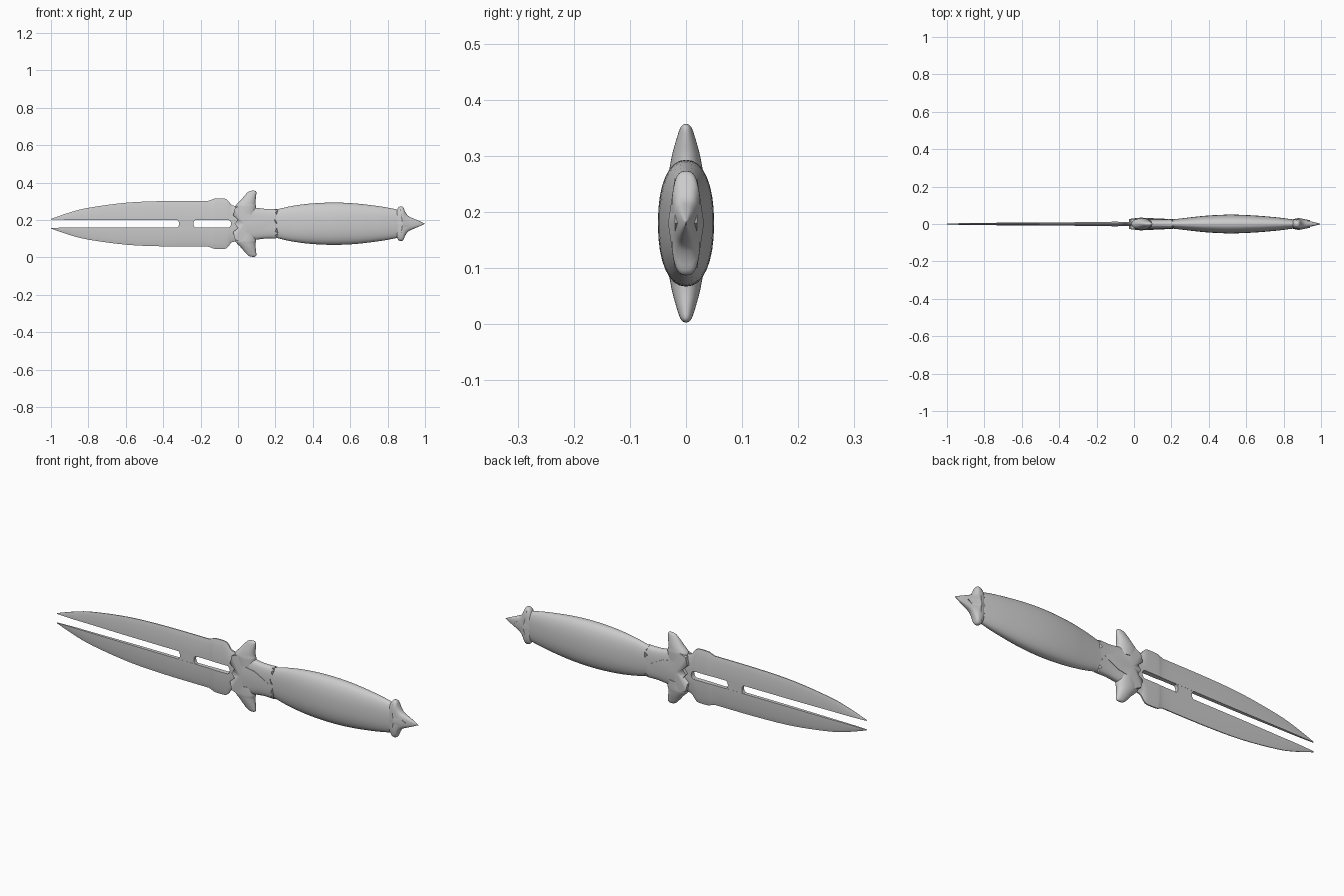
import bpy, bmesh, math

MID = 0.18  # height of the long axis

cube = bpy.data.objects.get("Cube")
if cube:
    bpy.data.objects.remove(cube, do_unlink=True)

steel = bpy.data.materials.new("grey_steel")
steel.use_nodes = True
GREY = (0.6, 0.6, 0.6, 1)
steel.diffuse_color = GREY
steel.node_tree.nodes["Principled BSDF"].inputs["Base Color"].default_value = GREY


def finish(name, bm, angle=40):
    bmesh.ops.remove_doubles(bm, verts=bm.verts, dist=1e-5)
    bmesh.ops.recalc_face_normals(bm, faces=bm.faces)
    mesh = bpy.data.meshes.new(name)
    bm.to_mesh(mesh)
    bm.free()
    obj = bpy.data.objects.new(name, mesh)
    bpy.context.collection.objects.link(obj)
    mesh.materials.append(steel)
    bpy.ops.object.select_all(action="DESELECT")
    obj.select_set(True)
    bpy.context.view_layer.objects.active = obj
    bpy.ops.object.shade_smooth_by_angle(angle=math.radians(angle))
    return obj


def smooth(rows, steps=4):
    """Resample rows of numbers along a Catmull-Rom curve."""
    out = []
    for i in range(len(rows) - 1):
        a, b, c, d = (rows[max(0, min(len(rows) - 1, i + k))] for k in (-1, 0, 1, 2))
        for s in range(steps):
            t = s / steps
            out.append([q + 0.5 * t * (r - p + t * (2 * p - 5 * q + 4 * r - u
                        + t * (3 * (q - r) + u - p)))
                        for p, q, r, u in zip(a, b, c, d)])
    return out + [list(rows[-1])]


def loft(name, rings, angle=40):
    bm = bmesh.new()
    loops = [[bm.verts.new(p) for p in ring] for ring in rings]
    n = len(loops[0])
    for a, b in zip(loops, loops[1:]):
        for i in range(n):
            j = (i + 1) % n
            bm.faces.new((a[i], a[j], b[j], b[i]))
    bm.faces.new(loops[0][::-1])
    bm.faces.new(loops[-1])
    return finish(name, bm, angle)


def oval(a, b, power=2.0, n=32):
    """Superellipse points with half widths a and b."""
    pts = []
    for i in range(n):
        c, s = math.cos(math.tau * i / n), math.sin(math.tau * i / n)
        pts.append((math.copysign(abs(c) ** (2 / power), c) * a,
                    math.copysign(abs(s) ** (2 / power), s) * b))
    return pts


def along_x(name, rows, power):
    """Loft rows of x, half depth, half height."""
    return loft(name, [[(x, u, MID + v) for u, v in oval(max(d, 1e-4), max(h, 1e-4), power)]
                       for x, d, h in rows])


def plate(name, outline, half):
    """Flat plate from an x, z outline."""
    bm = bmesh.new()
    face = bm.faces.new([bm.verts.new((x, -half, MID + z)) for x, z in outline])
    new = bmesh.ops.extrude_face_region(bm, geom=[face])["geom"]
    bmesh.ops.translate(bm, verts=[v for v in new if isinstance(v, bmesh.types.BMVert)],
                        vec=(0, 2 * half, 0))
    return finish(name, bm)


def star(name, side, outline, centre, edge, peak):
    """Raised star with a pointed middle on the front (-1) or back (1)."""
    bm = bmesh.new()
    top = bm.verts.new((centre, side * peak, MID))
    rim = [bm.verts.new((x, side * edge, MID + z)) for x, z in outline]
    base = [bm.verts.new((x, 0, MID + z)) for x, z in outline]
    for i in range(len(rim)):
        j = (i + 1) % len(rim)
        bm.faces.new((rim[i], rim[j], top))
        bm.faces.new((rim[i], rim[j], base[j], base[i]))
    bm.faces.new(base)
    return finish(name, bm, 50)


# Twin blade prongs: x, inner edge, outer edge, half thickness
PRONG = smooth([(-1, .022, .026, .002), (-.9, .021, .060, .005), (-.8, .021, .085, .006),
                (-.6, .020, .112, .008), (-.4, .020, .121, .009), (-.16, .020, .122, .010)])
PRONG += smooth([(-.14, .020, .129, .011), (-.125, .020, .134, .012), (-.07, .020, .134, .012),
                 (-.05, .020, .120, .012), (-.03, .020, .098, .012), (.03, .018, .092, .012)])
for label, sign in (("upper", 1), ("lower", -1)):
    rings = []
    for x, zi, zo, t in PRONG:
        zm = zi + 0.72 * (zo - zi)
        section = [(-t, zi), (-t, zm), (-.25 * t, zo), (.25 * t, zo), (t, zm), (t, zi)]
        rings.append([(x, y, MID + sign * z) for y, z in section])
    loft(label + "_blade_prong", rings, 30)

# Bridges with rounded slot ends joining the prongs
def slot_end(x, depth, sign):
    arc = [i * math.pi / 8 - math.pi / 2 for i in range(9)]
    return [(x + depth * (1 - math.cos(a)) * sign, 0.024 * math.sin(a)) for a in arc]

plate("blade_bridge", slot_end(-.315, .02, -1) + slot_end(-.238, .02, 1)[::-1], .009)
plate("blade_root", slot_end(-.037, .025, -1) + [(.05, .024), (.05, -.024)], .012)

# Grip
along_x("grip", smooth([(.17, .022, .070), (.21, .025, .077), (.28, .033, .093), (.38, .044, .107),
                        (.5, .050, .113), (.62, .047, .109), (.75, .037, .094),
                        (.84, .026, .078), (.88, .020, .066)]), 2.25)

# Collar with a ragged rim over the grip
collar_rows = [(.0, .024, .085), (.04, .028, .092), (.1, .026, .085), (.15, .025, .079), (.205, .0265, .080)]
rings = []
for k, (x, d, h) in enumerate(smooth(collar_rows, 2)):
    jag = 0.010 if x > .2 else 0
    rings.append([(x + jag * math.sin(i * 2.4), u, MID + v)
                  for i, (u, v) in enumerate(oval(d, h, 2.8))])
loft("collar", rings)

# Guard horns: height, centre x, half width, half depth
HORN = smooth([(.05, .045, .05, .030), (.09, .042, .055, .030), (.105, .044, .050, .028),
               (.125, .054, .040, .024), (.15, .066, .031, .017), (.168, .075, .023, .011),
               (.175, .079, .014, .006), (.177, .081, .003, .001)])
for label, sign in (("upper", 1), ("lower", -1)):
    loft(label + "_guard_horn", [[(cx + u, v, MID + sign * z) for u, v in oval(max(a, .001), max(b, .001), 2.1)]
                                 for z, cx, a, b in HORN], 60)

# Pommel spike with flared lobes
along_x("pommel", smooth([(.845, .018, .055), (.853, .023, .080), (.865, .026, .092), (.882, .026, .090),
                          (.893, .024, .066), (.91, .021, .042), (.94, .015, .027),
                          (.97, .008, .014), (1, 0, 0)], 3), 2.8)

# Raised stars on both faces of guard and pommel
GUARD_STAR = [(-.018, 0), (.0, .022), (-.026, .045), (-.016, .085), (.035, .105), (.055, .05), (.11, .04), (.185, .0)]
POMMEL_STAR = [(.825, .0), (.856, .028), (.868, .080), (.888, .032), (.94, .0)]
for label, side in (("front", -1), ("back", 1)):
    for part, half, args in (("guard", GUARD_STAR, (.035, .027, .034)),
                             ("pommel", POMMEL_STAR, (.88, .020, .032))):
        outline = half + [(x, -z) for x, z in half[-2:0:-1]]
        star(f"{label}_{part}_star", side, outline, *args)
